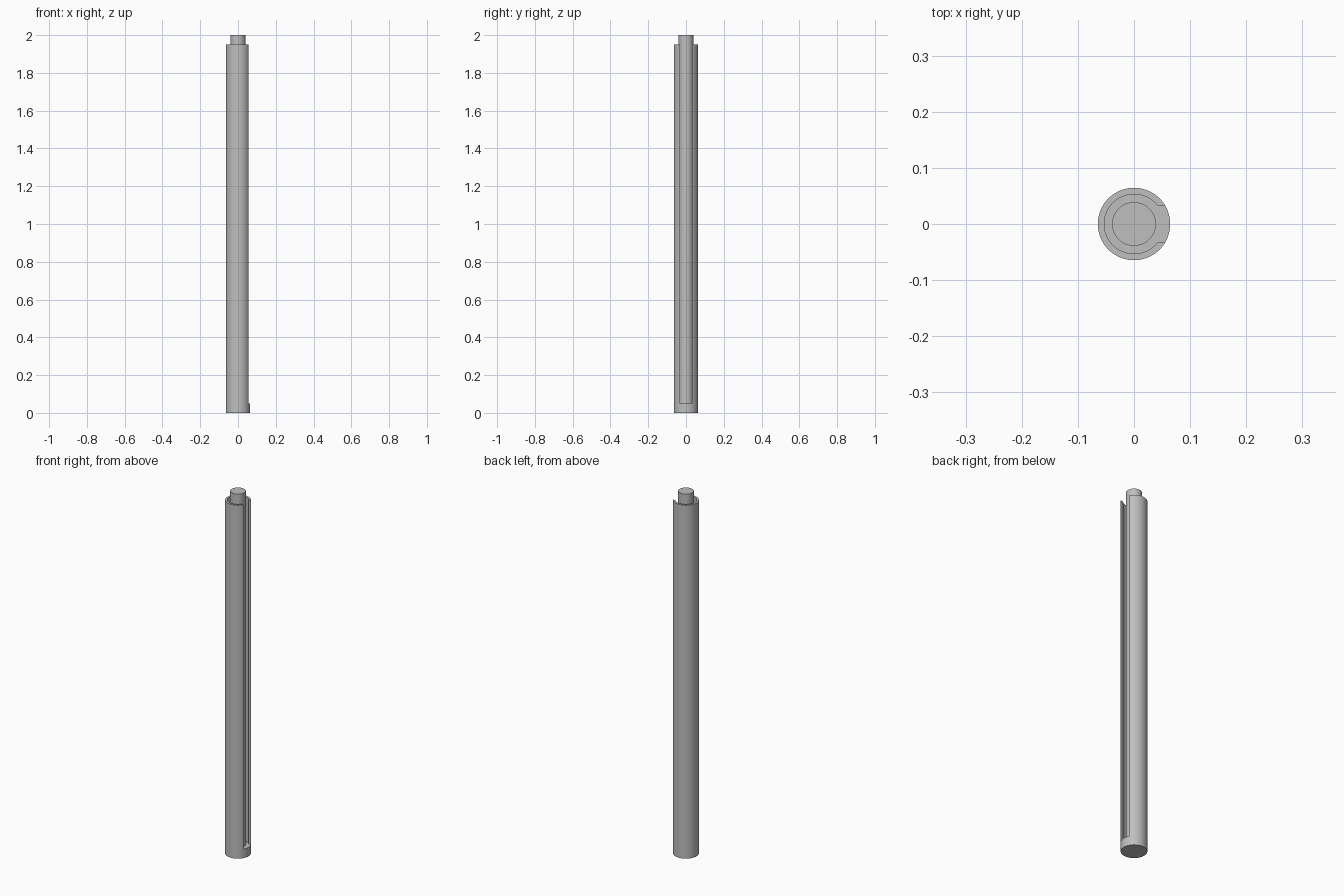
import bpy, bmesh, math

OUTER, INNER, ROD, SLOT = 0.0645, 0.053, 0.039, 0.033
FLOOR, RIM, TOP = 0.05, 1.95, 2.0
SEGMENTS = 96

old = bpy.data.objects.get("Cube")
if old:
    bpy.data.objects.remove(old, do_unlink=True)

grey = bpy.data.materials.new("plain grey")
grey.use_nodes = True
colour = (0.52, 0.52, 0.52, 1)
grey.diffuse_color = colour
grey.node_tree.nodes["Principled BSDF"].inputs["Base Color"].default_value = colour


def add_object(name, bm):
    bmesh.ops.recalc_face_normals(bm, faces=bm.faces)
    mesh = bpy.data.meshes.new(name)
    bm.to_mesh(mesh)
    bm.free()
    mesh.materials.append(grey)
    obj = bpy.data.objects.new(name, mesh)
    bpy.context.collection.objects.link(obj)
    return obj


def lathe(name, profile):
    """Spin a (radius, height) profile around the z axis."""
    bm = bmesh.new()
    verts = [bm.verts.new((r, 0, z)) for r, z in profile]
    edges = [bm.edges.new(pair) for pair in zip(verts, verts[1:])]
    bmesh.ops.spin(bm, geom=verts + edges, cent=(0, 0, 0), axis=(0, 0, 1),
                   angle=math.tau, steps=SEGMENTS, use_merge=True)
    bmesh.ops.remove_doubles(bm, verts=bm.verts, dist=0.00001)
    return add_object(name, bm)


def activate(obj):
    bpy.ops.object.select_all(action='DESELECT')
    obj.select_set(True)
    bpy.context.view_layer.objects.active = obj


# Hollow tube with a closed bottom
tube = lathe("slotted_tube", [(0, 0), (OUTER, 0), (OUTER, RIM),
                              (INNER, RIM), (INNER, FLOOR), (0, FLOOR)])

# Long slot through the wall on the +x side, open at the rim
bm = bmesh.new()
bmesh.ops.create_cube(bm, size=1)
for v in bm.verts:
    v.co.x = 0.1 if v.co.x > 0 else 0.02
    v.co.y *= 2 * SLOT
    v.co.z = TOP + 0.1 if v.co.z > 0 else FLOOR
cutter = add_object("slot_cutter", bm)
cutter.hide_render = True
cut = tube.modifiers.new("slot", 'BOOLEAN')
cut.operation = 'DIFFERENCE'
cut.solver = 'EXACT'
cut.object = cutter
activate(tube)
bpy.ops.object.modifier_apply(modifier=cut.name)
bpy.data.objects.remove(cutter, do_unlink=True)

# Solid rod standing inside, rising just above the rim
rod = lathe("inner_rod", [(0, FLOOR - 0.01), (ROD, FLOOR - 0.01), (ROD, TOP), (0, TOP)])

for obj in (tube, rod):
    activate(obj)
    bpy.ops.object.shade_smooth_by_angle(angle=math.radians(30))
